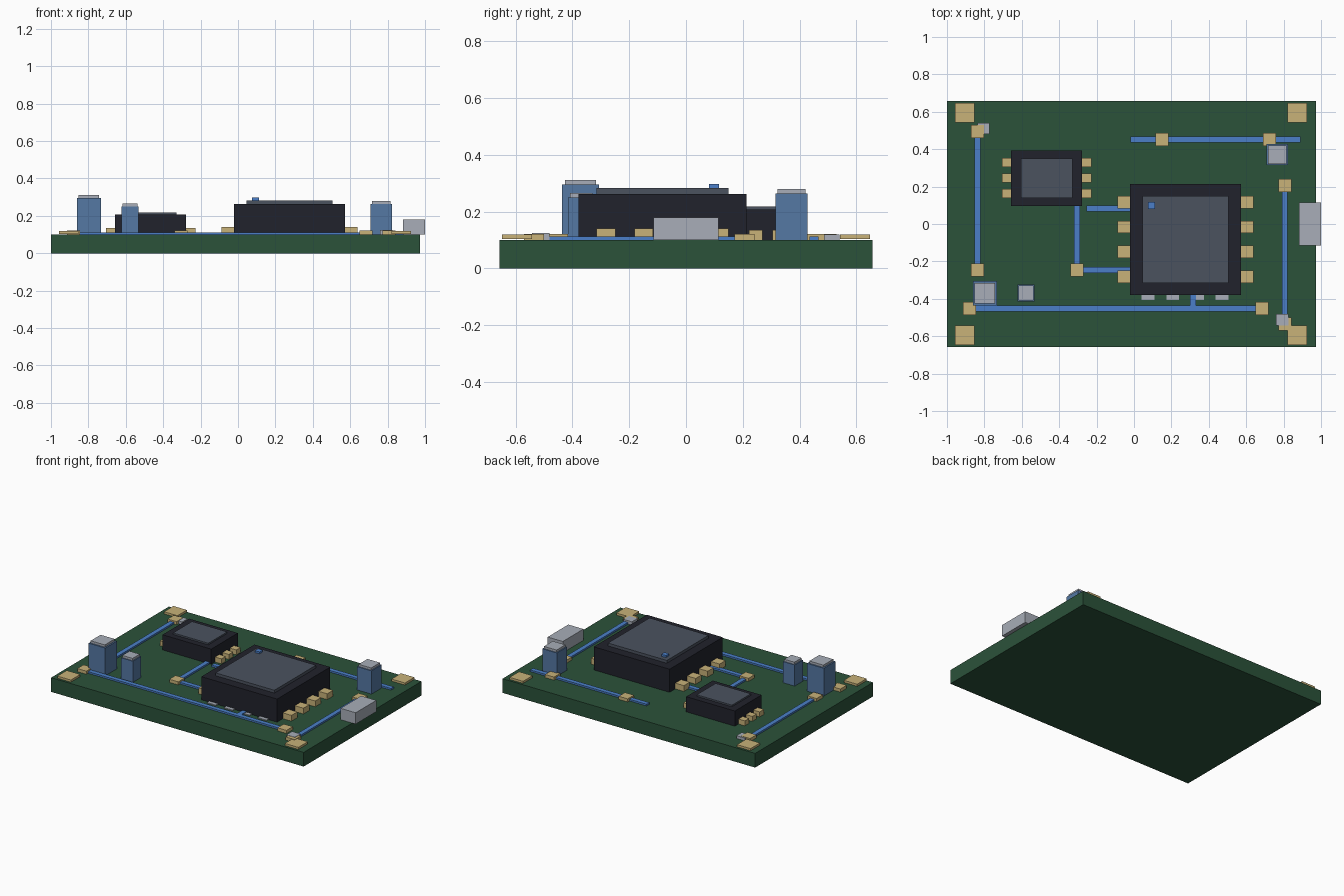
import bpy

cube = bpy.data.objects.get("Cube")
if cube:
    bpy.data.objects.remove(cube, do_unlink=True)


def material(name, rgb):
    m = bpy.data.materials.new(name)
    m.use_nodes = True
    m.diffuse_color = (*rgb, 1)
    m.node_tree.nodes["Principled BSDF"].inputs["Base Color"].default_value = (*rgb, 1)
    return m


green = material("board green", (0.024, 0.084, 0.042))
gold = material("contact gold", (0.58, 0.445, 0.19))
blue = material("trace blue", (0.07, 0.212, 0.578))
steel = material("capacitor blue", (0.09, 0.188, 0.367))
black = material("chip black", (0.015, 0.016, 0.025))
slate = material("lid slate", (0.07, 0.084, 0.114))
silver = material("metal silver", (0.392, 0.423, 0.479))

TOP = 0.1  # upper surface of the board


def box(name, x, y, z, mat):
    """Box from (min, max) pairs on each axis."""
    bpy.ops.mesh.primitive_cube_add(size=1, location=[sum(p) / 2 for p in (x, y, z)])
    ob = bpy.context.object
    ob.name = name
    ob.scale = [p[1] - p[0] for p in (x, y, z)]
    bpy.ops.object.transform_apply(location=False, rotation=False, scale=True)
    ob.data.materials.append(mat)
    return ob


def block(name, cx, cy, w, d, z0, z1, mat):
    """Box from a centre, a footprint and a height range."""
    return box(name, (cx - w / 2, cx + w / 2), (cy - d / 2, cy + d / 2), (z0, z1), mat)


# Board and edge connector
box("board", (-1, 0.973), (-0.657, 0.657), (0, TOP), green)
box("edge_connector", (0.882, 1), (-0.115, 0.115), (TOP, 0.18), silver)

# Corner pads
for cx in (-0.905, 0.872):
    for cy in (-0.595, 0.595):
        block("corner_pad", cx, cy, 0.105, 0.105, 0.104, 0.119, gold)


# Chips with lids and side pins
def chip(name, cx, cy, w, d, top, lid_w, lid_d, lid_top, pin_ys, pin_w, pin_out, pin_top):
    block(name + "_body", cx, cy, w, d, TOP, top, black)
    block(name + "_lid", cx, cy, lid_w, lid_d, top, lid_top, slate)
    for side in (-1, 1):
        for y in pin_ys:
            block(name + "_pin", cx + side * w / 2, y, 2 * pin_out, pin_w, TOP, pin_top, gold)


chip("main_chip", 0.275, -0.083, 0.592, 0.592, 0.263, 0.46, 0.464, 0.283,
     [0.117 - 0.133 * i for i in range(4)], 0.066, 0.067, 0.141)
chip("small_chip", -0.467, 0.245, 0.38, 0.297, 0.207, 0.275, 0.211, 0.218,
     [0.329 - 0.083 * i for i in range(3)], 0.048, 0.05, 0.135)
block("chip_marker", 0.093, 0.099, 0.036, 0.036, 0.283, 0.297, blue)

# Low pins along the front edge of the main chip
for i in range(4):
    block("front_pin", 0.075 + 0.132 * i, -0.38, 0.068, 0.05, TOP, 0.107, silver)


# Capacitors with metal caps
def capacitor(cx, cy, w, top, cap_w):
    block("capacitor_body", cx, cy, w, w, TOP, top, steel)
    block("capacitor_cap", cx, cy, cap_w, cap_w, top, top + 0.016, silver)


capacitor(-0.797, -0.371, 0.13, 0.296, 0.11)
capacitor(-0.577, -0.369, 0.092, 0.249, 0.08)
capacitor(0.766, 0.371, 0.113, 0.264, 0.098)

# Traces, each a straight run between two points
T = 0.016
for x0, y0, x1, y1 in (
    (-0.838, -0.246, -0.838, 0.497),
    (-0.88, -0.451, 0.687, -0.451),
    (0.806, -0.54, 0.806, 0.206),
    (-0.018, 0.451, 0.89, 0.451),
    (-0.254, 0.084, 0.08, 0.084),
    (-0.305, -0.246, -0.305, 0.12),
    (-0.305, -0.246, 0.0, -0.246),
    (0.316, -0.451, 0.316, -0.36),
):
    ex, ey = (0, T) if y0 == y1 else (T, 0)
    box("trace", (x0 - ex, x1 + ex), (y0 - ey, y1 + ey), (TOP, 0.112), blue)

# Solder pads along the traces
for x, y in ((-0.837, 0.495), (-0.837, -0.246), (-0.88, -0.451), (-0.305, -0.246),
             (0.684, -0.451), (0.15, 0.452), (0.725, 0.452), (0.807, 0.206), (0.807, -0.535)):
    block("solder_pad", x, y, 0.07, 0.07, TOP, 0.122, gold)

# Small surface resistors
block("resistor_back", -0.805, 0.51, 0.066, 0.06, TOP, 0.12, silver)
block("resistor_front", 0.792, -0.512, 0.066, 0.062, TOP, 0.124, silver)
